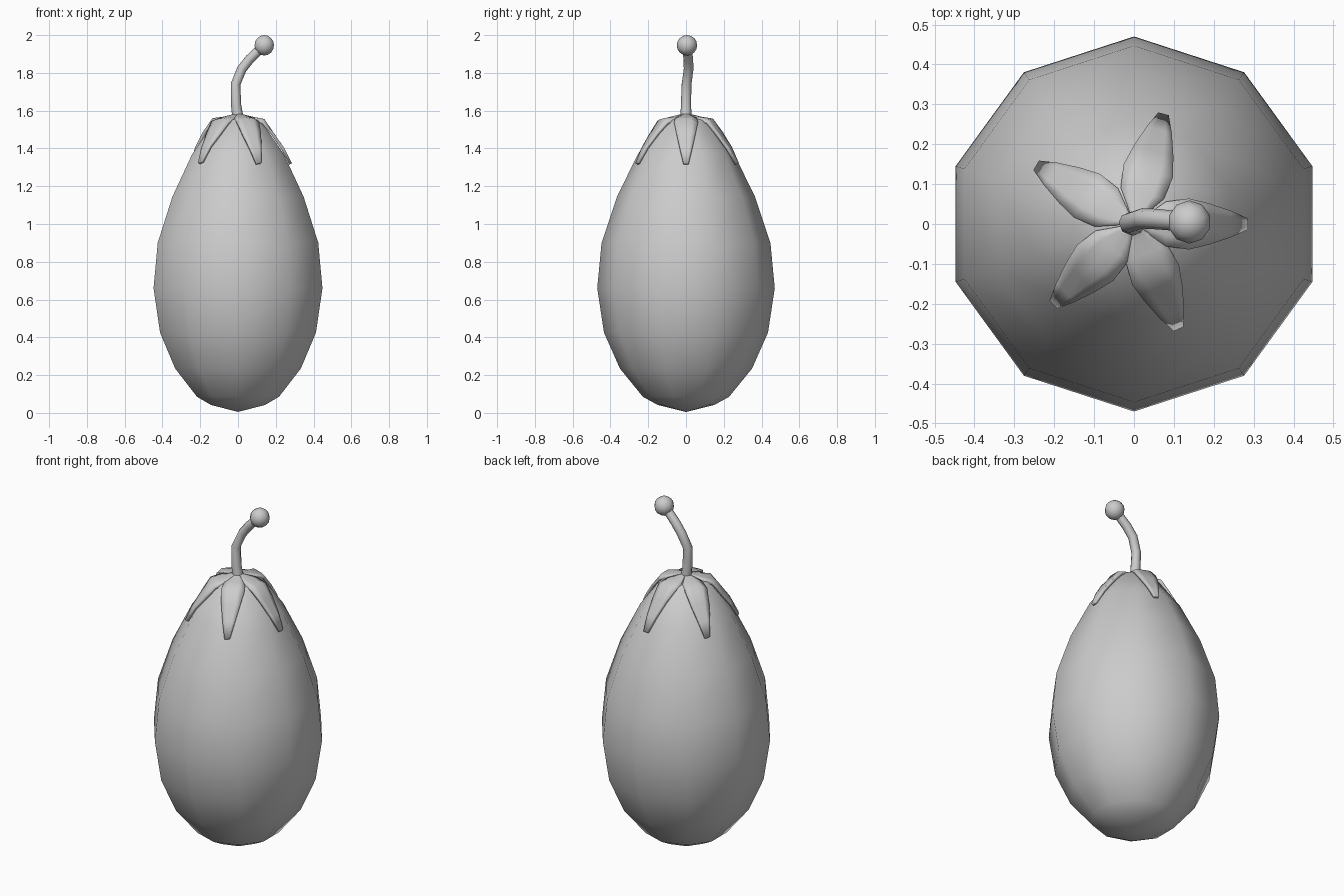
import bpy, math
from mathutils import Vector

if "Cube" in bpy.data.objects:
    bpy.data.objects.remove(bpy.data.objects["Cube"])

# body profile (radius, z), bottom to top
PROFILE = [(0, 0.005), (0.15, 0.042), (0.228, 0.085), (0.35, 0.235), (0.434, 0.425), (0.47, 0.66),
           (0.447, 0.9), (0.365, 1.145), (0.255, 1.37), (0.125, 1.55), (0, 1.58)]
SIDES = 10


def make(name, verts, faces):
    me = bpy.data.meshes.new(name)
    me.from_pydata(verts, [], faces)
    me.update()
    me.shade_smooth()
    ob = bpy.data.objects.new(name, me)
    bpy.context.collection.objects.link(ob)
    return ob


def lathe(name, profile, n):
    verts, faces = [(0, 0, profile[0][1])], []
    for r, z in profile[1:-1]:
        for k in range(n):
            a = math.pi / 2 + 2 * math.pi * k / n
            verts.append((r * math.cos(a), r * math.sin(a), z))
    verts.append((0, 0, profile[-1][1]))
    rings, top = len(profile) - 2, len(verts) - 1
    for k in range(n):
        j = (k + 1) % n
        faces.append((0, 1 + j, 1 + k))
        for i in range(rings - 1):
            b = 1 + i * n
            faces.append((b + k, b + j, b + n + j, b + n + k))
        b = 1 + (rings - 1) * n
        faces.append((b + k, b + j, top))
    return make(name, verts, faces)


def surface_z(x, y):
    # height of the upper body at x, y, measured on the ten-sided section
    r = max(x * math.cos(2 * math.pi * k / SIDES) + y * math.sin(2 * math.pi * k / SIDES)
            for k in range(SIDES)) / math.cos(math.pi / SIDES)
    upper = PROFILE[5:]
    for (r0, z0), (r1, z1) in zip(upper, upper[1:]):
        if r1 <= r <= r0:
            return z0 + (z1 - z0) * (r0 - r) / (r0 - r1)
    return upper[-1][1]


lathe("fruit_body", PROFILE, SIDES)

# calyx leaves draped over the top: (distance along, half width)
LEAF = [(0, 0.001), (0.04, 0.028), (0.08, 0.056), (0.125, 0.058), (0.175, 0.048), (0.23, 0.031), (0.272, 0.013)]
for n, deg in enumerate((0, 75, 149, 225, 293)):
    ca, sa = math.cos(math.radians(deg)), math.sin(math.radians(deg))
    verts, faces = [], []
    for d, w in LEAF:
        for s in (-1, -0.5, 0, 0.5, 1):
            x, y = d * ca - s * w * sa, d * sa + s * w * ca
            r = math.hypot(x, y)
            lift = 0.014 if r > 0.1 else 0.003
            p = Vector((x, y, surface_z(x, y) + 0.008))
            if r > 0.1:
                p += Vector((x / r, y / r, 0.5)) * lift
            verts.append(p)
    for i in range(len(LEAF) - 1):
        for j in range(4):
            b = i * 5 + j
            faces.append((b, b + 5, b + 6, b + 1))
    leaf = make(f"calyx_leaf_{n + 1}", verts, faces)
    mod = leaf.modifiers.new("thickness", "SOLIDIFY")
    mod.thickness = 0.016
    mod.offset = -1

# bent stem
cu = bpy.data.curves.new("stem", "CURVE")
cu.dimensions = "3D"
cu.bevel_depth = 0.027
cu.bevel_resolution = 2
cu.use_fill_caps = True
path = [(0, 0, 1.56, 1.1), (-0.01, 0, 1.63, 1.0), (-0.013, 0.003, 1.74, 0.95),
        (0.02, 0.014, 1.82, 0.95), (0.062, 0.012, 1.873, 0.95), (0.13, 0.005, 1.94, 0.9)]
sp = cu.splines.new("POLY")
sp.points.add(len(path) - 1)
for pt, (x, y, z, r) in zip(sp.points, path):
    pt.co = (x, y, z, 1)
    pt.radius = r
sp.use_smooth = True
bpy.context.collection.objects.link(bpy.data.objects.new("stem", cu))

# round stem tip
bpy.ops.mesh.primitive_uv_sphere_add(segments=10, ring_count=8, radius=0.054, location=(0.139, 0.005, 1.946))
tip = bpy.context.object
tip.name = "stem_tip"
tip.data.shade_smooth()
